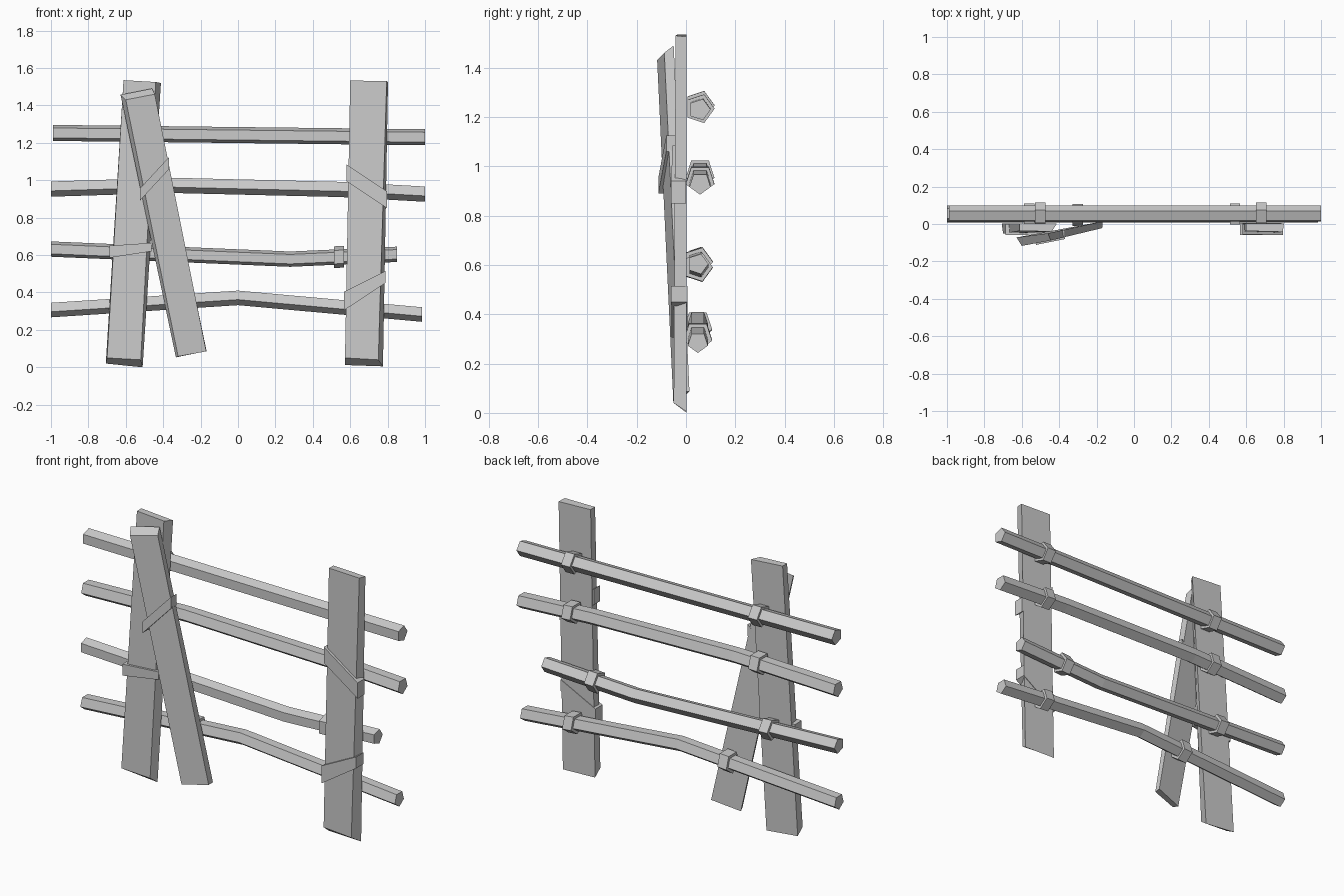
import bpy, bmesh, math

if "Cube" in bpy.data.objects:
    bpy.data.objects.remove(bpy.data.objects["Cube"])


def make_object(name, verts, faces):
    me = bpy.data.meshes.new(name)
    me.from_pydata(verts, [], faces)
    bm = bmesh.new()
    bm.from_mesh(me)
    bmesh.ops.recalc_face_normals(bm, faces=bm.faces)
    bm.to_mesh(me)
    bm.free()
    ob = bpy.data.objects.new(name, me)
    bpy.context.collection.objects.link(ob)
    return ob


def loft(name, rings):
    n = len(rings[0])
    verts = [p for r in rings for p in r]
    faces = [list(range(n)), list(range(len(verts) - n, len(verts)))]
    for k in range(len(rings) - 1):
        for i in range(n):
            j = (i + 1) % n
            faces.append([k * n + i, k * n + j, (k + 1) * n + j, (k + 1) * n + i])
    return make_object(name, verts, faces)


def pole(name, path, y, radius, turn):
    # five-sided bar along x; path holds (x, z) points
    angles = [math.radians(turn + 72 * i) for i in range(5)]
    return loft(name, [[(x, y + radius * math.cos(a), z + radius * math.sin(a))
                        for a in angles] for x, z in path])


def height_at(path, x):
    for (x0, z0), (x1, z1) in zip(path, path[1:]):
        if x <= x1:
            return z0 + (z1 - z0) * (x - x0) / (x1 - x0)
    return path[-1][1]


def band(name, left, right):
    # slanted strap over a plank; each end is (x, front y, back y, low z, high z)
    rings = []
    for x, yf, yb, z0, z1 in (left, right):
        rings.append([(x, yf, z0), (x, yb, z0), (x, yb, z1), (x, yf, z1)])
    return loft(name, rings)


# Upright planks and leaning brace: corners front-left, front-right, back-right, back-left
loft("left_post", [
    [(-0.70, -0.052, 0.05), (-0.52, -0.05, 0.04), (-0.51, 0.003, 0.0), (-0.707, 0.003, 0.02)],
    [(-0.612, -0.037, 1.535), (-0.44, -0.04, 1.525), (-0.412, 0.003, 1.52), (-0.612, 0.003, 1.535)]])
loft("right_post", [
    [(0.572, -0.045, 0.05), (0.75, -0.05, 0.04), (0.775, 0.003, 0.005), (0.572, 0.003, 0.012)],
    [(0.60, -0.037, 1.533), (0.795, -0.042, 1.53), (0.802, 0.003, 1.525), (0.60, 0.003, 1.533)]])
loft("leaning_brace", [
    [(-0.32, -0.052, 0.058), (-0.17, -0.022, 0.085), (-0.168, 0.014, 0.087), (-0.332, -0.02, 0.053)],
    [(-0.60, -0.117, 1.43), (-0.445, -0.088, 1.46), (-0.46, -0.05, 1.49), (-0.628, -0.072, 1.457)]])

# Rails with their rope ties: path, y, radius, turn, tie positions
rails = [
    ([(-0.99, 1.253), (1.0, 1.23)], 0.055, 0.045, 0, (-0.50, 0.68)),
    ([(-1.0, 0.957), (-0.36, 0.977), (0.55, 0.955), (1.0, 0.93)], 0.057, 0.045, -90, (-0.50, 0.68)),
    ([(-1.0, 0.632), (0.28, 0.578), (0.85, 0.604)], 0.048, 0.043, 0, (-0.56, 0.54)),
    ([(-1.0, 0.31), (0.0, 0.375), (0.985, 0.286)], 0.048, 0.043, -90, (-0.30, 0.68)),
]
for n, (path, y, radius, turn, ties) in enumerate(rails, 1):
    pole(f"rail_{n}", path, y, radius, turn)
    for side, x in zip(("left", "right"), ties):
        ends = [(e, height_at(path, e)) for e in (x - 0.028, x + 0.028)]
        pole(f"rail_tie_{n}_{side}", ends, y, 0.061, turn)

# Straps across the planks
band("left_post_strap", (-0.688, -0.06, 0.0, 0.585, 0.65), (-0.462, -0.058, 0.0, 0.62, 0.665))
band("brace_strap", (-0.525, -0.112, -0.055, 0.89, 0.955), (-0.368, -0.08, -0.03, 1.06, 1.125))
band("right_post_upper_strap", (0.58, -0.055, 0.0, 0.995, 1.085), (0.797, -0.06, 0.0, 0.85, 0.94))
band("right_post_lower_strap", (0.568, -0.058, 0.006, 0.305, 0.405), (0.788, -0.06, 0.006, 0.45, 0.515))
